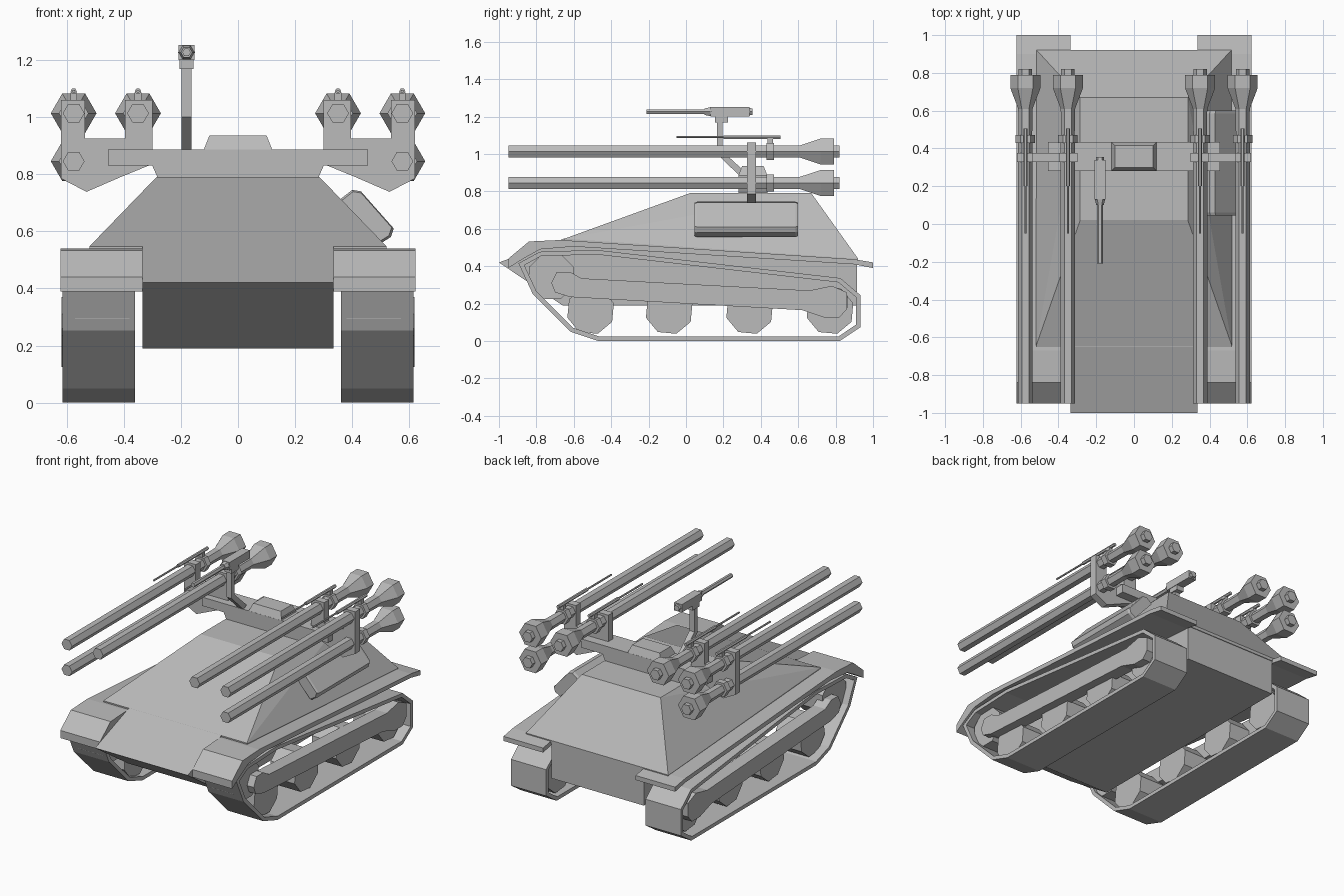
import bpy, bmesh, math
from mathutils import Vector

cube = bpy.data.objects.get("Cube")
if cube:
    bpy.data.objects.remove(cube)

grey = bpy.data.materials.new("armour grey")
grey.use_nodes = True
COLOUR = (0.5, 0.5, 0.5, 1)
grey.diffuse_color = COLOUR
grey.node_tree.nodes["Principled BSDF"].inputs["Base Color"].default_value = COLOUR


def finish(name, bm):
    bmesh.ops.recalc_face_normals(bm, faces=bm.faces[:])
    mesh = bpy.data.meshes.new(name)
    bm.to_mesh(mesh)
    bm.free()
    mesh.materials.append(grey)
    ob = bpy.data.objects.new(name, mesh)
    bpy.context.collection.objects.link(ob)
    return ob


def loft(name, rings, caps=True):
    """Skin a list of equal-length point rings."""
    bm = bmesh.new()
    loops = [[bm.verts.new(p) for p in ring] for ring in rings]
    n = len(loops[0])
    for a, b in zip(loops, loops[1:]):
        for i in range(n):
            j = (i + 1) % n
            bm.faces.new((a[i], a[j], b[j], b[i]))
    if caps:
        bm.faces.new(loops[0])
        bm.faces.new(loops[-1])
    return finish(name, bm)


def side_prism(name, profile, x0, x1, caps=True):
    return loft(name, [[(x, y, z) for y, z in profile] for x in (x0, x1)], caps)


def front_prism(name, profile, y0, y1):
    return loft(name, [[(x, y, z) for x, z in profile] for y in (y0, y1)])


def box(name, x0, x1, y0, y1, z0, z1):
    return side_prism(name, [(y0, z0), (y1, z0), (y1, z1), (y0, z1)], x0, x1)


def convex(name, points):
    bm = bmesh.new()
    for p in points:
        bm.verts.new(p)
    bmesh.ops.convex_hull(bm, input=bm.verts[:])
    bmesh.ops.dissolve_limit(bm, angle_limit=0.02, verts=bm.verts[:], edges=bm.edges[:])
    return finish(name, bm)


def polygon(cy, cz, r, sides, turn=0):
    return [(cy + r * math.cos(math.tau * i / sides + turn),
             cz + r * math.sin(math.tau * i / sides + turn)) for i in range(sides)]


def turned(name, x, z, stations, sides=6):
    """Faceted part along y from (y, radius) stations."""
    return loft(name, [[(px, y, pz) for px, pz in polygon(x, z, r, sides)]
                       for y, r in stations])


# Hull
side_prism("lower_hull", [(-1, .42), (-.66, .19), (.915, .19), (.915, .44), (-.65, .548)],
           -.335, .335)
convex("upper_hull", [(s * x, y, z) for s in (-1, 1) for x, y, z in
                      ((.285, .02, .79), (.285, .67, .79), (.52, -.65, .547), (.515, .92, .44),
                       (.52, -.65, .52), (.515, .92, .42))])

# Turret
front_prism("turret_base", [(-.28, .785), (.28, .785), (.3, .83), (-.3, .83)], .28, .435)
box("turret_crossbar", -.455, .455, .28, .435, .83, .887)
convex("turret_hatch", [(s * x, y, z) for s in (-1, 1) for x, y, z in
                        ((.12, .28, .885), (.12, .435, .885), (.1, .3, .935), (.1, .415, .935))])

FENDER = [(-.95, .39), (-.95, .44), (-.84, .532), (-.67, .54), (.9, .437), (1, .42),
          (1, .39), (.9, .41), (-.6, .505), (-.78, .49), (-.87, .44)]
TRACK = [(-.88, .41), (-.81, .26), (-.61, .06), (-.47, .013), (.82, .013), (.92, .08),
         (.92, .24), (.82, .325), (-.48, .475), (-.78, .465)]
BEAM = [(-.70, .26), (-.72, .31), (-.69, .37), (-.62, .37), (-.56, .335), (.66, .27),
        (.78, .295), (.86, .26), (.86, .17), (.82, .125), (.74, .125), (.62, .165), (-.62, .235)]
BRACKET = [(.62, 1.06), (.535, 1.06), (.535, .925), (.395, .925), (.395, 1.06), (.3, 1.06),
           (.3, .835), (.41, .79), (.53, .738), (.62, .785)]
BARREL = [(-.95, .038), (.43, .038), (.43, .052), (.47, .052), (.47, .036), (.61, .038),
          (.72, .08), (.79, .08), (.79, .036), (.82, .036)]

for s, side in ((1, "left"), (-1, "right")):
    # Running gear
    side_prism(f"{side}_fender", FENDER, s * .335, s * .622)
    track = side_prism(f"{side}_track", TRACK, s * .36, s * .615, caps=False)
    solid = track.modifiers.new("thickness", "SOLIDIFY")
    solid.thickness = .024
    solid.offset = 0
    solid.use_even_offset = True
    side_prism(f"{side}_suspension_beam", BEAM, s * .53, s * .618)
    side_prism(f"{side}_sprocket", polygon(-.72, .345, .13, 8, .39), s * .38, s * .57)
    side_prism(f"{side}_idler", polygon(.79, .21, .08, 8, .39), s * .38, s * .57)
    for i, y in enumerate((-.51, -.09, .34, .77)):
        side_prism(f"{side}_road_wheel_{i + 1}", polygon(y, .163, .13, 8, .3),
                   s * .38, s * .56)

    # Gun mounts and recoilless guns
    front_prism(f"{side}_gun_bracket", [(s * x, z) for x, z in BRACKET], .327, .375)
    for label, x, z in (("outer_upper", .575, 1.013), ("inner_upper", .35, 1.013),
                        ("outer_lower", .575, .845)):
        turned(f"{side}_{label}_gun", s * x, z, BARREL)
    for label, x in (("outer", .575), ("inner", .35)):
        c = s * x
        turned(f"{side}_{label}_spotting_rod", c, 1.09, [(-.05, .006), (.2, .006),
                                                         (.2, .011), (.505, .011)])
        box(f"{side}_{label}_rod_mount", c - .012, c + .012, .435, .465, 1.04, 1.085)

# Machine gun on its bent post
X = -.18
box("machine_gun_receiver", X - .028, X + .028, .13, .34, 1.2, 1.252)
turned("machine_gun_grip", X, 1.226, [(.33, .024), (.355, .02)])
turned("machine_gun_jacket", X, 1.226, [(.1, .02), (.14, .03)])
turned("machine_gun_barrel", X, 1.226, [(-.21, .015), (.11, .015)])
box("machine_gun_cradle", X - .025, X + .025, .155, .225, 1.168, 1.2)
side_prism("machine_gun_post", [(.165, 1.17), (.165, 1.0), (.29, .88), (.32, .9),
                                (.195, 1.015), (.195, 1.17)], X - .018, X + .018)

# Stowage box leaning on the left side armour
outline = [(.355, .71), (.4, .745), (.43, .74), (.545, .61), (.535, .58), (.495, .555)]
centre = Vector((.44, .655))


def stowage_ring(y, k):
    return [(centre.x + (x - centre.x) * k, y, centre.y + (z - centre.y) * k)
            for x, z in outline]


loft("stowage_box", [stowage_ring(.045, .93), stowage_ring(.06, 1),
                     stowage_ring(.585, 1), stowage_ring(.6, .93)])
